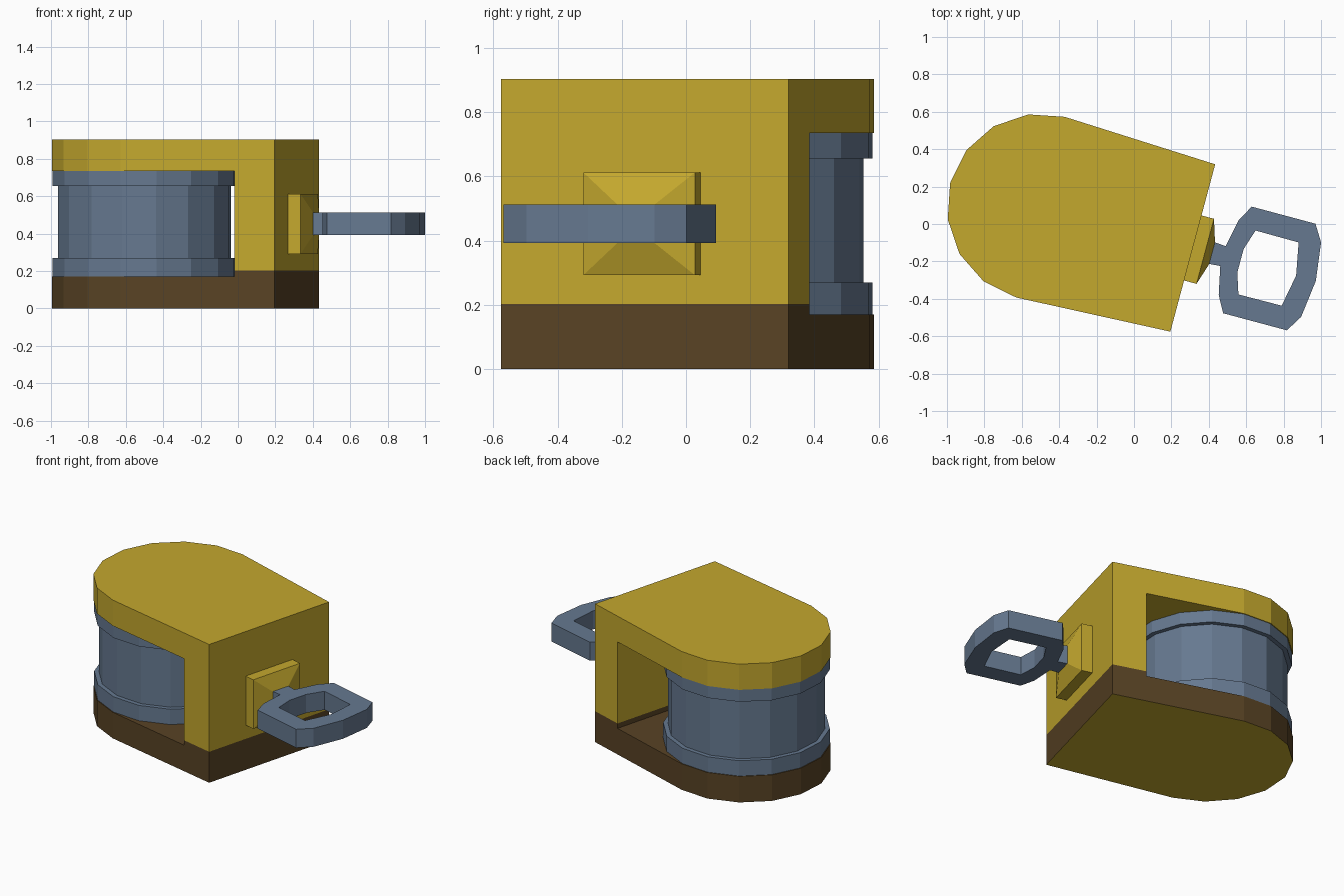
import bpy, bmesh, math
from mathutils import Matrix

if "Cube" in bpy.data.objects:
    bpy.data.objects.remove(bpy.data.objects["Cube"])

# Everything is modelled along a local x axis through the drum, then turned 15 degrees
FRAME = Matrix.Translation((-0.5, 0.09, 0)) @ Matrix.Rotation(math.radians(-15), 4, 'Z')


def material(name, rgb):
    m = bpy.data.materials.new(name)
    m.diffuse_color = (*rgb, 1)
    m.use_nodes = True
    m.node_tree.nodes["Principled BSDF"].inputs["Base Color"].default_value = m.diffuse_color
    return m


YELLOW = material("mustard_yellow", (0.552, 0.392, 0.027))
BROWN = material("dark_brown", (0.098, 0.056, 0.018))
SLATE = material("slate_blue", (0.133, 0.191, 0.279))


def add_object(name, bm, *mats):
    bmesh.ops.recalc_face_normals(bm, faces=bm.faces)
    me = bpy.data.meshes.new(name)
    bm.to_mesh(me)
    bm.free()
    for m in mats:
        me.materials.append(m)
    ob = bpy.data.objects.new(name, me)
    bpy.context.collection.objects.link(ob)
    ob.matrix_world = FRAME
    return ob


def loft(rings):
    """Closed solid through rings of equal point count."""
    bm = bmesh.new()
    loops = [[bm.verts.new(p) for p in r] for r in rings]
    n = len(loops[0])
    for a, b in zip(loops, loops[1:]):
        for i in range(n):
            j = (i + 1) % n
            bm.faces.new((a[i], a[j], b[j], b[i]))
    bm.faces.new(loops[0][::-1])
    bm.faces.new(loops[-1])
    return bm


def prism(outline, z0, z1):
    return loft([[(x, y, z) for x, y in outline] for z in (z0, z1)])


def cut(ob, cutter):
    mod = ob.modifiers.new("cut", 'BOOLEAN')
    mod.object = cutter
    mod.solver = 'EXACT'
    bpy.context.view_layer.update()
    bpy.context.view_layer.objects.active = ob
    bpy.ops.object.modifier_apply(modifier=mod.name)
    bpy.data.objects.remove(cutter)


def mirrored(half):
    """Close a half outline (y >= 0) with its mirror image."""
    return half + [(x, -y) for x, y in reversed(half) if y > 0]


def circle(r, n=16):
    return [(r * math.cos(2 * math.pi * i / n), r * math.sin(2 * math.pi * i / n)) for i in range(n)]


# Housing: rounded-end block with a slot cut for the drum
arc = [(0.5 * math.cos(math.pi * i / 8), 0.5 * math.sin(math.pi * i / 8)) for i in range(4, 13)]
housing = add_object("housing", prism(arc + [(0.843, -0.463), (0.843, 0.463)], 0, 0.903), YELLOW, BROWN)
slot = add_object("slot_cutter", prism([(-1, -1), (0.624, -1), (0.624, 1), (-1, 1)], 0.17, 0.735))
slot.hide_render = True
cut(housing, slot)

# Brown lower band on the housing, the underside stays yellow
bm = bmesh.new()
bm.from_mesh(housing.data)
bmesh.ops.bisect_plane(bm, geom=bm.verts[:] + bm.edges[:] + bm.faces[:],
                       plane_co=(0, 0, 0.202), plane_no=(0, 0, 1))
for f in bm.faces:
    f.material_index = 1 if 0.01 < f.calc_center_median().z < 0.202 else 0
bm.to_mesh(housing.data)
bm.free()

# Drum with a flange at each end
drum_profile = [(0.495, 0.17), (0.495, 0.27), (0.467, 0.27), (0.467, 0.655), (0.495, 0.655), (0.495, 0.735)]
add_object("drum", loft([[(x, y, z) for x, y in circle(r)] for r, z in drum_profile]), SLATE)

# Tapered mounting plate on the flat end
mount = [(0.84, 0.18, 0.16), (0.912, 0.18, 0.16), (0.95, 0.06, 0.06)]
add_object("mount_plate", loft([[(x, -w, 0.452 - h), (x, w, 0.452 - h), (x, w, 0.452 + h), (x, -w, 0.452 + h)]
                                for x, w, h in mount]), YELLOW)

# Pull ring with a short neck
outer = [(0.945, 0.06), (1.01, 0.055), (1.042, 0.207), (1.09, 0.295), (1.443, 0.295), (1.498, 0.206), (1.524, 0)]
inner = [(1.107, 0.065), (1.143, 0.177), (1.382, 0.175), (1.415, 0)]
ring = add_object("pull_ring", prism(mirrored(outer), 0.392, 0.513), SLATE)
hole = add_object("ring_hole_cutter", prism(mirrored(inner), 0.2, 0.7), SLATE)
hole.hide_render = True
cut(ring, hole)
